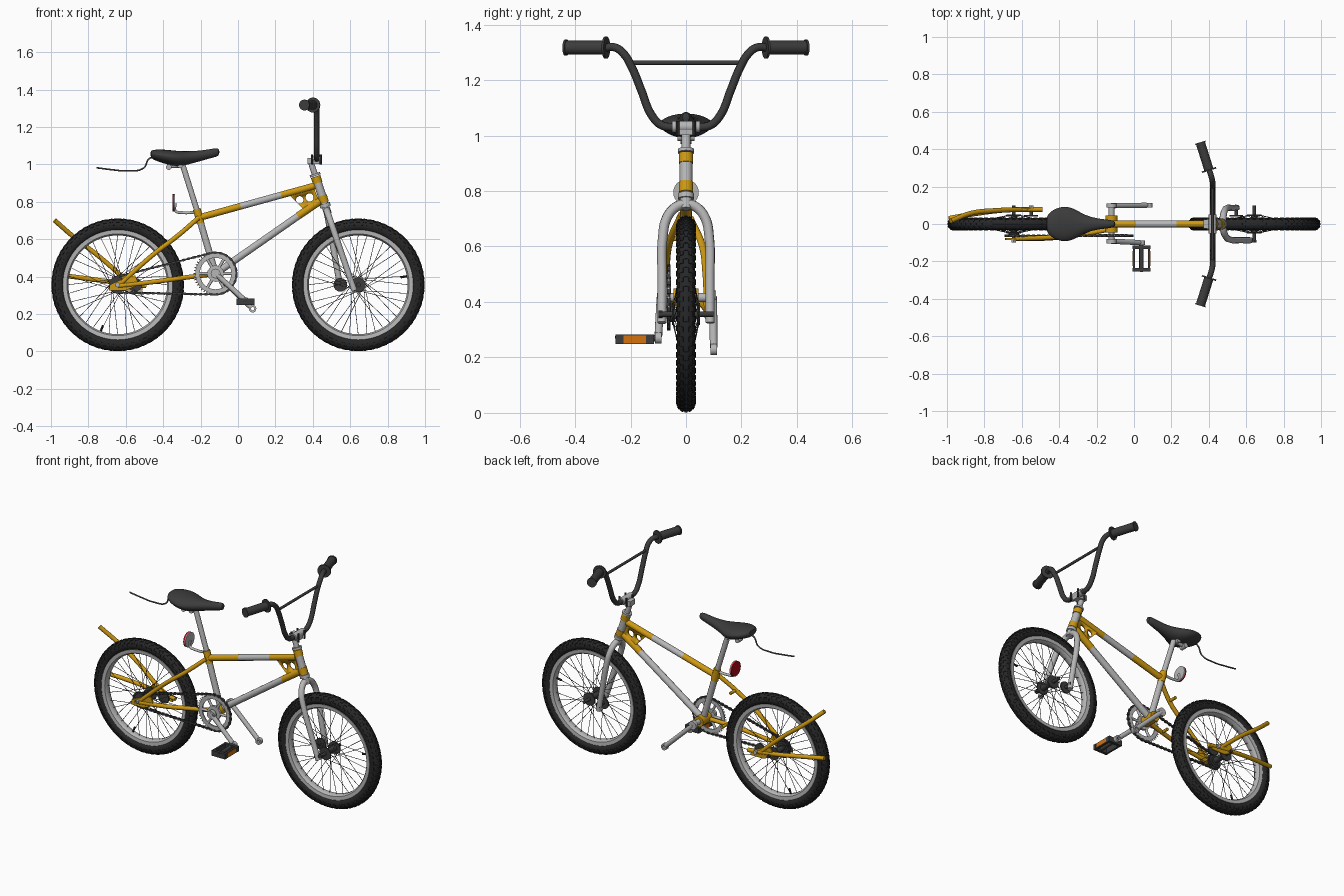
import bpy, bmesh
from math import sin, cos, pi, acos, atan2, radians
from mathutils import Vector, Matrix

cube = bpy.data.objects.get("Cube")
if cube:
    bpy.data.objects.remove(cube)

def material(name, *rgb):
    m = bpy.data.materials.new(name)
    m.use_nodes = True
    m.diffuse_color = (*rgb, 1)
    m.node_tree.nodes["Principled BSDF"].inputs["Base Color"].default_value = (*rgb, 1)
    return m

YELLOW = material("golden yellow paint", .62, .32, .006)
SILVER = material("light grey metal", .47, .47, .47)
BLACK = material("tyre black", .02, .02, .02)
DARK = material("dark grey", .045, .045, .045)
STEEL = material("spoke steel", .1, .1, .1)
ORANGE = material("orange reflector", .65, .17, .004)
RED = material("red reflector", .42, .003, .01)

def place(name, data, mat):
    data.materials.append(mat)
    ob = bpy.data.objects.new(name, data)
    bpy.context.scene.collection.objects.link(ob)
    return ob

def finish(name, bm, mat):
    bmesh.ops.recalc_face_normals(bm, faces=bm.faces)
    mesh = bpy.data.meshes.new(name)
    bm.to_mesh(mesh)
    bm.free()
    mesh.shade_smooth()
    mesh.set_sharp_from_angle(angle=radians(40))
    return place(name, mesh, mat)

def tube(name, pts, r, mat, taper=1.0):
    """Round tube smoothed through its points."""
    cu = bpy.data.curves.new(name, 'CURVE')
    cu.dimensions = '3D'
    cu.bevel_depth, cu.bevel_resolution, cu.use_fill_caps, cu.resolution_u = r, 3, True, 8
    sp = cu.splines.new('BEZIER')
    sp.bezier_points.add(len(pts) - 1)
    for i, (bp, p) in enumerate(zip(sp.bezier_points, pts)):
        bp.co = p
        bp.handle_left_type = bp.handle_right_type = 'AUTO'
        bp.radius = 1 + (taper - 1) * i / (len(pts) - 1)
    place(name, cu, mat)

def rods(name, items, mat, n=16):
    """Straight cylinders (start, end, radius) in one mesh."""
    bm = bmesh.new()
    for p, q, r in items:
        p, q = Vector(p), Vector(q)
        m = Matrix.Translation((p + q) / 2) @ (q - p).to_track_quat('Z', 'Y').to_matrix().to_4x4()
        bmesh.ops.create_cone(bm, cap_ends=True, segments=n, radius1=r, radius2=r, depth=(q - p).length, matrix=m)
    return finish(name, bm, mat)

def boxes(name, items, mat):
    """Boxes (centre, size, rotation) in one mesh."""
    bm = bmesh.new()
    for c, size, *rot in items:
        R = rot[0] if rot else Matrix()
        bmesh.ops.create_cube(bm, size=1, matrix=Matrix.Translation(c) @ R @ Matrix.Diagonal((*size, 1)))
    finish(name, bm, mat)

def loft(name, rings, mat, closed=False):
    """Skin point rings; closed joins the last to the first, otherwise the ends are capped."""
    bm = bmesh.new()
    rings = [[bm.verts.new(p) for p in ring] for ring in rings]
    for a, b in zip(rings, rings[1:] + rings[:1] if closed else rings[1:]):
        for k in range(len(a)):
            bm.faces.new((a[k], a[k - 1], b[k - 1], b[k]))
    for ring in () if closed else (rings[0], rings[-1]):
        bm.faces.new(ring)
    return finish(name, bm, mat)

def lathe(name, x, z, profile, mat, n=72):
    """Spin a closed (radius, y) profile about a sideways axis."""
    turns = [2 * pi * i / n for i in range(n)]
    loft(name, [[(x + r * cos(a), y, z + r * sin(a)) for r, y in profile] for a in turns], mat, True)

def plate(name, outline, y0, y1, mat):
    return loft(name, [[(x, y, z) for x, z in outline] for y in (y0, y1)], mat)

AXLE_Z, REAR_X, FRONT_X = .356, -.643, .643
ROUND = [2 * pi * k / 16 for k in range(16)]

def wheel(label, x, valve):
    centre, across = Vector((x, 0, AXLE_Z)), Vector((0, 1, 0))
    # tyre, knobs and rim
    lathe(label + "_tyre", x, AXLE_Z, [(.319 + .034 * cos(t), .033 * sin(t)) for t in ROUND], BLACK)
    knobs = []
    for i in range(60):
        for row in range(-3, 4):
            spin, t = Matrix.Rotation(-2 * pi * (i + .5 * (row % 2)) / 60, 4, 'Y'), radians(row * 27)
            c = spin @ Vector((.319 + .0335 * cos(t), .033 * sin(t), 0))
            knobs.append((c + centre, (.005, .011, .019), spin @ Matrix.Rotation(t, 4, 'Z')))
    boxes(label + "_tyre_knobs", knobs, BLACK)
    rim = [(.294, .026), (.272, .024), (.264, .012)]
    lathe(label + "_rim", x, AXLE_Z, rim + [(r, -y) for r, y in reversed(rim)], SILVER)
    # crossed spokes from both hub flanges
    spokes = []
    for i in range(36):
        a, side = 2 * pi * i / 36, 1 if i % 2 else -1
        b = a + (.9 if i % 4 < 2 else -.9)
        spokes.append((centre + Vector((.036 * cos(b), side * .047, .036 * sin(b))),
                       centre + Vector((.268 * cos(a), 0, .268 * sin(a))), .0016))
    rods(label + "_spokes", spokes, STEEL, 5)
    rods(label + "_hub", [(centre + across * a, centre + across * b, r) for a, b, r in
                          ((-.046, .046, .018), (-.1, .1, .01), (-.05, -.044, .04), (.044, .05, .04))], DARK)
    d = Vector((cos(valve), 0, sin(valve)))
    rods(label + "_valve", [(centre + d * .268, centre + d * .23, .006)], BLACK, 8)

wheel("rear", REAR_X, radians(250))
wheel("front", FRONT_X, radians(10))

# main frame tubes
SEAT, CRANK, HEAD = Vector((-.208, 0, .715)), Vector((-.12, 0, .416)), Vector((.41, 0, .885))
for name, a, b, mat in (("rear", 0, .36, YELLOW), ("middle", .36, .71, SILVER), ("front", .71, 1, YELLOW)):
    tube("top_tube_" + name, [SEAT.lerp(HEAD, a), SEAT.lerp(HEAD, b)], .019, mat)
tube("down_tube", [CRANK, (.37, 0, .757)], .02, SILVER)
tube("down_tube_front", [(.32, 0, .723), (.438, 0, .803)], .021, YELLOW)
tube("seat_tube", [CRANK, SEAT], .019, SILVER)
tube("seat_lug", [(-.2, 0, .685), (-.22, 0, .76)], .022, YELLOW)
tube("seat_post", [(-.215, 0, .74), (-.3, 0, 1.01)], .016, SILVER)
for name, w, r, mat in (("crank_shell", .045, .032, YELLOW), ("crank_axle", .105, .016, SILVER)):
    rods(name, [(CRANK - Vector((0, w, 0)), CRANK + Vector((0, w, 0)), r)], mat, 24)

def steer(z):
    return Vector((.477 + (.747 - z) * .33, 0, z))

# steering tube, headset and pierced gusset
for name, mat, spans in (("head_tube", SILVER, [(.8, .93, .023)]),
                         ("head_bands", YELLOW, [(.795, .832, .026), (.9, .935, .026)]),
                         ("headset_cups", SILVER, [(.772, .79, .029), (.938, .95, .029)]),
                         ("steerer", SILVER, [(.735, .8, .021), (.94, 1.02, .016)])):
    rods(name, [(steer(a), steer(b), r) for a, b, r in spans], mat, 24)
gusset = plate("head_gusset", [(.27, .84), (.405, .875), (.435, .8), (.355, .755)], -.008, .008, YELLOW)
cuts = ((.33, .81, .02), (.383, .823, .022))
holes = rods("gusset_hole_cutter", [((x, -.05, z), (x, .05, z), r) for x, z, r in cuts], YELLOW)
holes.hide_render = holes.hide_viewport = True
gusset.modifiers.new("holes", 'BOOLEAN').object = holes

# stays and dropouts: the far pair points backwards
seat_stay = [(-.62, -.078, .37), (-.45, -.072, .52), (-.32, -.058, .62), (-.21, -.016, .715)]
chain_stay = [(-.64, -.078, .35), (-.45, -.075, .372), (-.28, -.055, .395), (-.14, -.03, .412)]
for name, path, middle, drop in (("seat_stay", seat_stay, -1.19, .015), ("chain_stay", chain_stay, -1.13, 0)):
    tube(name + "_near", path, .013, YELLOW)
    tube(name + "_far", [(middle - x, -y, z - drop) for x, y, z in path], .013, YELLOW)
rods("stay_bridges", [((x, -.055, z), (x, 0, z), .009) for x, z in ((-.31, .628), (-.25, .398))], YELLOW)
dropout = [(-.09, -.03), (-.085, 0), (0, .04), (.05, .05), (.07, 0), (0, -.03)]
for name, s in (("near", -1), ("far", 1)):
    plate("dropout_" + name, [(-.6 - s * dx, AXLE_Z + dz) for dx, dz in dropout], s * .075, s * .085, YELLOW)
for name, mat, spots in (("rear", SILVER, ((REAR_X, -1), (-.55, 1))), ("front", DARK, ((FRONT_X, -1), (.547, 1)))):
    rods(name + "_axle_nuts", [((x, s * .085, AXLE_Z), (x, s * .1, AXLE_Z), .014) for x, s in spots], mat, 6)
rods("far_flanges", [((x, a, AXLE_Z), (x, b, AXLE_Z), r) for x in (-.55, .547)
                     for a, b, r in ((.04, .048, .037), (.04, .1, .01))], DARK)

# fork: straight raked legs under a rounded crown
arch = ((0, .755), (.035, .743), (.068, .705), (.084, .63), (.086, .48), (.087, .325))
for name, side, foot in (("near", -1, .622), ("far", 1, .55)):
    top = steer(.755).x
    pts = [(top + (foot - top) * (.755 - z) / .43, side * y, z) for y, z in arch]
    tube("fork_leg_" + name, pts, .019, SILVER, .85)

# stem and handlebar
BAR_X, GRIP_Z = .42, 1.317
boxes("stem", [((.405, 0, 1.018), (.065, .05, .032))], SILVER)
rods("stem_clamp", [((BAR_X, -.05, 1.032), (BAR_X, .05, 1.032), .021)], SILVER, 20)
rods("stem_bolts", [((x, y, 1.0), (x, y, 1.052), .006) for x in (.395, .443) for y in (-.03, .03)], DARK, 8)
half = [(BAR_X, y, z) for y, z in ((.05, 1.03), (.09, 1.038), (.125, 1.075), (.16, 1.16), (.195, 1.245), (.225, 1.295))]
half += [(.413, .255, GRIP_Z), (.4, .295, GRIP_Z), (.36, .42, GRIP_Z)]
tube("handlebar", [(x, -y, z) for x, y, z in reversed(half)] + half, .015, DARK)
rods("crossbar", [((BAR_X, -.205, 1.262), (BAR_X, .205, 1.262), .008)], DARK)
for s, name in ((-1, "near"), (1, "far")):
    a, b = Vector((.402, s * .285, GRIP_Z)), Vector((.354, s * .437, GRIP_Z))
    rods("grip_" + name, [(a, b, .025), (a, a.lerp(b, .05), .04), (a.lerp(b, .95), b, .029)], DARK, 20)

# saddle lofted from rounded sections, with clamp and trailing wire
rings = []
for x, w, top, low in ((-.47, .04, 1.074, 1.035), (-.445, .072, 1.08, 1.02), (-.385, .1, 1.08, 1.0),
                       (-.325, .09, 1.072, .985), (-.265, .047, 1.07, .998), (-.19, .028, 1.074, 1.02),
                       (-.125, .023, 1.087, 1.038), (-.098, .014, 1.086, 1.045)):
    rings.append([(x, w * cos(t), top - (top - low) * (.45 - (.45 if t < pi else .55) * sin(t))) for t in ROUND])
loft("saddle", rings, DARK).modifiers.new("smooth", 'SUBSURF').levels = 1
rods("saddle_clamp", [((-.31, -.03, .995), (-.31, .03, .995), .015), ((-.37, -.02, .985), (-.37, .02, .985), .015),
                      ((-.38, 0, .99), (-.29, 0, .995), .012)], SILVER)
wire = ((-.44, 1.04), (-.475, 1.03), (-.505, .98), (-.59, .965), (-.68, .972), (-.757, .982))
tube("rear_wire", [(x, 0, z) for x, z in wire], .0045, STEEL)

# rear reflector on its bracket
tube("reflector_bracket", [(-.215, 0, .745), (-.3, 0, .742), (-.335, 0, .752), (-.335, 0, .79)], .008, SILVER)
for name, a, b, r, mat in (("back", .336, .342, .046, SILVER), ("lens", .342, .351, .046, RED)):
    rods("reflector_" + name, [((-a, 0, .795), (-b, 0, .795), r)], mat, 28)

# chainring, sprocket and chain
CHAIN_Y, R_REAR, R_RING = -.062, .042, .112
hub = Vector((CRANK.x, CHAIN_Y, CRANK.z))
ring = ((.084, -.004), (.108, -.004), (.108, .004), (.084, .004))
lathe("chainring", hub.x, hub.z, [(r, CHAIN_Y + y) for r, y in ring], SILVER)
parts = [(hub - Vector((0, .008, 0)), hub + Vector((0, .006, 0)), .045)]
for count, r0, r1, thick in ((6, 0, .086, .008), (44, .104, .117, .003)):
    for a in (2 * pi * i / count for i in range(count)):
        d = Vector((cos(a), 0, sin(a)))
        parts.append((hub + d * r0, hub + d * r1, thick))
rods("chainring_spider_and_teeth", parts, SILVER, 10)
rods("rear_sprocket", [((REAR_X, CHAIN_Y - .004, AXLE_Z), (REAR_X, CHAIN_Y + .004, AXLE_Z), R_REAR),
                       ((REAR_X, CHAIN_Y, AXLE_Z), (REAR_X, -.04, AXLE_Z), .028)], DARK, 20)
span = Vector((hub.x - REAR_X, hub.z - AXLE_Z))
phi, th = atan2(span.y, span.x), acos((R_REAR - R_RING) / span.length)
path, links = [], []
for cx, cz, rad, a0, a1 in ((REAR_X, AXLE_Z, R_REAR, th, 2 * pi - th), (hub.x, hub.z, R_RING, -th, th)):
    for a in (phi + a0 + (a1 - a0) * k / 24 for k in range(25)):
        path.append(Vector((cx + rad * cos(a), CHAIN_Y, cz + rad * sin(a))))
for p, q in zip(path, path[1:] + path[:1]):
    n, turn = max(1, round((q - p).length / .014)), Matrix.Rotation(-atan2(q.z - p.z, q.x - p.x), 4, 'Y')
    for k in range(n):
        w = .013 if len(links) % 2 else .009
        links.append((p.lerp(q, (k + .5) / n), ((q - p).length / n * 1.05, w, w), turn))
boxes("chain", links, DARK)

# crank arms and the single pedal
near_end, far_end, out = Vector((.04, -.1, .27)), Vector((.078, .1, .228)), Vector((0, .011, 0))
for name, end, y in (("near", near_end, -.092), ("far", far_end, .098)):
    start = Vector((CRANK.x, y, CRANK.z))
    rods("crank_arm_" + name, [(start, end.lerp(start, .06), .014), (start - out, start + out, .026)], SILVER)
    eye = [(r, end.y + w) for r, w in ((.009, -.011), (.02, -.011), (.02, .011), (.009, .011))]
    lathe("crank_eye_" + name, end.x, end.z, eye, SILVER, 20)
rods("pedal_axle", [(near_end, (.04, -.255, .265), .012)], DARK)
boxes("pedal_cage", [((.04, y, .265), (.094, .018, .034)) for y in (-.125, -.245)] +
      [((x, -.185, .265), (.012, .12, .034)) for x in (0, .08)], DARK)
boxes("pedal_reflectors", [((x, -.185, .265), (.003, .08, .028)) for x in (-.007, .087)], ORANGE)
